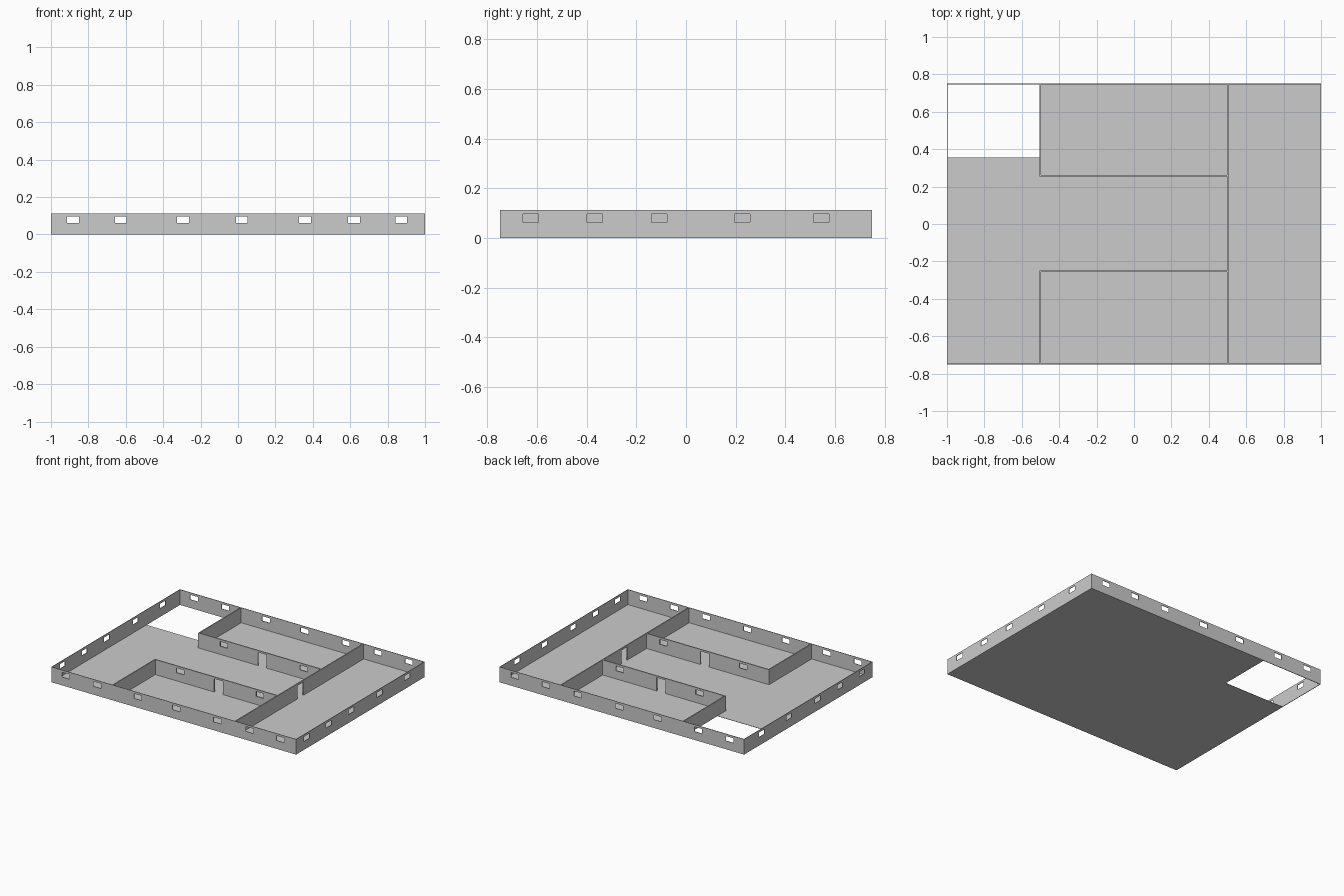
import bpy
import bmesh

if "Cube" in bpy.data.objects:
    bpy.data.objects.remove(bpy.data.objects["Cube"])

W, D, H = 1.0, 0.75, 0.113           # half width, half depth, wall height
OUT, INN = 0.004, 0.008              # outer and inner wall thickness
WIN_Z = (0.062, 0.097)
DOOR_Z = (0.0, 0.1)
X_WIN = [-0.882, -0.626, -0.294, 0.021, 0.358, 0.62, 0.872]
Y_WIN = [-0.625, -0.368, -0.107, 0.227, 0.545]


def make_sheet(name, us, vs, place, solid, thickness, offset=0):
    """Grid of faces over us x vs, keeping cells where solid() is true, then thickened."""
    bm = bmesh.new()
    for u0, u1 in zip(us, us[1:]):
        for v0, v1 in zip(vs, vs[1:]):
            if solid((u0 + u1) / 2, (v0 + v1) / 2):
                bm.faces.new([bm.verts.new(place(u, v)) for u, v in
                              ((u0, v0), (u1, v0), (u1, v1), (u0, v1))])
    bmesh.ops.remove_doubles(bm, verts=bm.verts, dist=1e-5)
    me = bpy.data.meshes.new(name)
    bm.to_mesh(me)
    bm.free()
    ob = bpy.data.objects.new(name, me)
    bpy.context.collection.objects.link(ob)
    mod = ob.modifiers.new("thickness", 'SOLIDIFY')
    mod.thickness = thickness
    mod.offset = offset
    return ob


def make_wall(name, axis, pos, start, end, thickness, windows=(), doors=()):
    """Straight wall along an axis with window and door openings at given centres."""
    holes = [(c - 0.031, c + 0.031) + WIN_Z for c in windows]
    holes += [(c - 0.036, c + 0.036) + DOOR_Z for c in doors]
    us = sorted({start, end, *[h[0] for h in holes], *[h[1] for h in holes]})
    vs = sorted({0.0, H, *[h[2] for h in holes], *[h[3] for h in holes]})

    def solid(u, v):
        return not any(a < u < b and c < v < d for a, b, c, d in holes)

    def place(u, v):
        return (u, pos, v) if axis == 'x' else (pos, u, v)

    return make_sheet(name, us, vs, place, solid, thickness)


# Floor slab with the stairwell opening in the back left corner
make_sheet("floor", [-W, -0.5, W], [-D, 0.355, D], lambda u, v: (u, v, 0),
           lambda u, v: not (u < -0.5 and v > 0.355), 0.002, 1 * -1)
bpy.data.objects["floor"].location.z = 0.002

# Outer walls with windows
for label, s in (("front", -1), ("back", 1)):
    make_wall(label + "_wall", 'x', s * (D - OUT / 2), -W, W, OUT, X_WIN)
for label, s in (("left", -1), ("right", 1)):
    make_wall(label + "_wall", 'y', s * (W - OUT / 2), -D + OUT, D - OUT, OUT, Y_WIN)

# Corridor walls, each with one door between two windows
for label, y in (("front", -0.252), ("back", 0.259)):
    make_wall(label + "_corridor_wall", 'x', y, -0.504, 0.496, INN,
              [-0.294, 0.358], [0.02])

# Room end walls and the full-depth cross wall
make_wall("front_room_end_wall", 'y', -0.5, -D + OUT, -0.256, INN)
make_wall("back_room_end_wall", 'y', -0.5, 0.263, D - OUT, INN)
make_wall("cross_wall", 'y', 0.5, -D + OUT, D - OUT, INN, (), [0.01])
